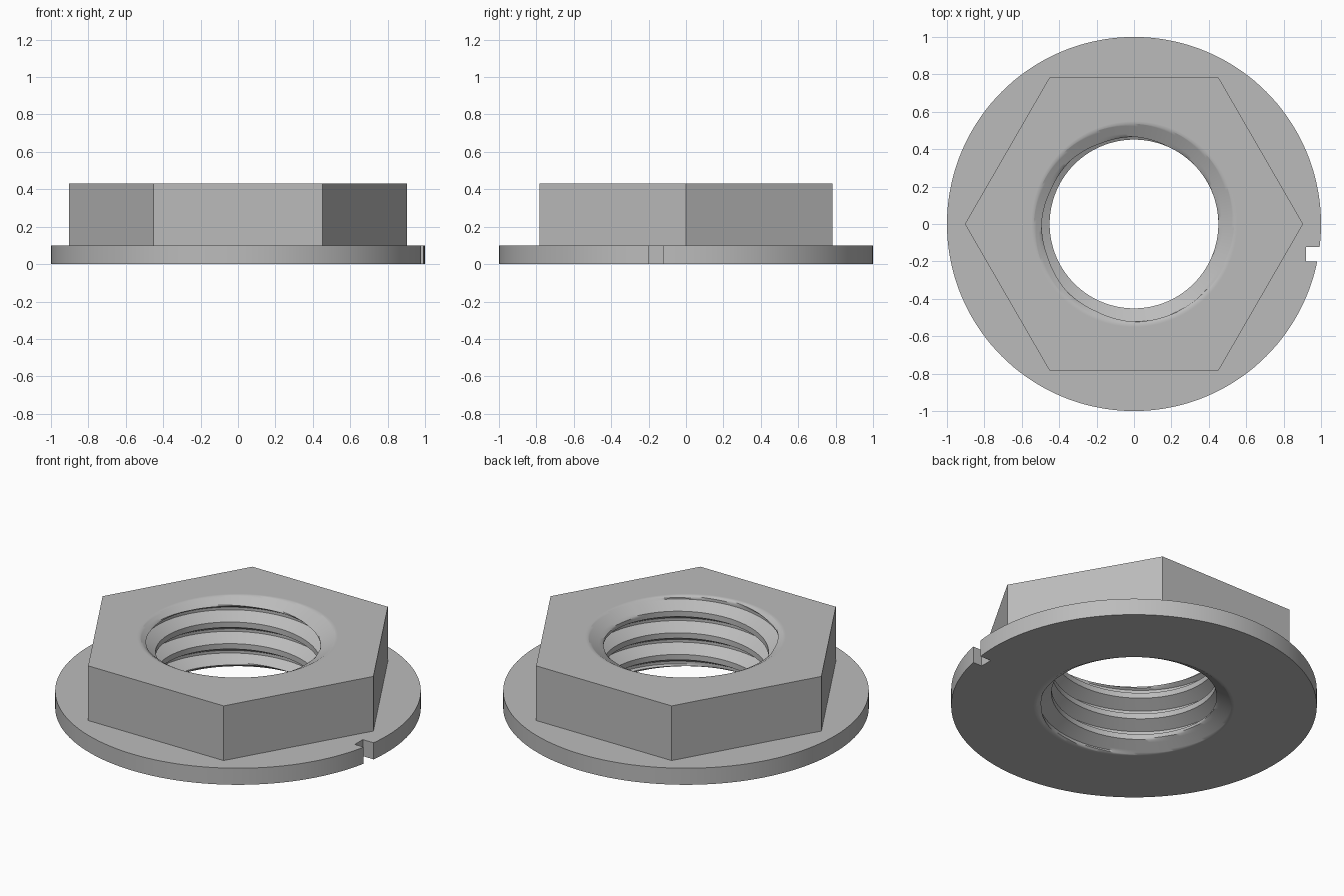
import bpy, bmesh, math

if "Cube" in bpy.data.objects:
    bpy.data.objects.remove(bpy.data.objects["Cube"], do_unlink=True)

SEG = 144                        # columns around the axis
HEIGHT, FLANGE = 0.43, 0.10      # total and flange heights
APOTHEM = 0.783                  # half the distance across flats
MINOR, MAJOR, PITCH = 0.451, 0.522, 0.1304
SINK, SLOPE = 0.535, 0.577       # countersink mouth radius and slope
START = 0.3575                   # height where the thread begins at angle 0
STEPS = 16                       # rows per thread turn

steel = bpy.data.materials.new("plain_grey")
steel.diffuse_color = (0.5, 0.5, 0.5, 1)
steel.use_nodes = True
steel.node_tree.nodes["Principled BSDF"].inputs["Base Color"].default_value = (0.5, 0.5, 0.5, 1)


def hex_radius(a):
    sector = math.pi / 3
    return APOTHEM / math.cos(a % sector - sector / 2)


def thread_radius(row):
    """Trapezoid thread: crest, lower flank, root, upper flank."""
    u = row % STEPS
    if u <= 4:
        depth = 0
    elif u < 9:
        depth = (u - 4) / 5
    elif u <= 11:
        depth = 1
    else:
        depth = (STEPS - u) / 5
    return MINOR + depth * (MAJOR - MINOR)


def bore_point(row, a):
    z = START + PITCH * (a / math.tau + row / STEPS)
    z = min(max(z, 0), HEIGHT)
    cone = SINK - min(z, HEIGHT - z) / SLOPE
    return max(thread_radius(row), cone), z


def column(a):
    """Closed section (radius, height) at one angle."""
    hexa = hex_radius(a % math.tau)
    bore = [bore_point(row, a) for row in range(-62, 11)]
    outside = [(SINK + 0.015, HEIGHT), (hexa, HEIGHT), (hexa, FLANGE),
               (1, FLANGE), (1, 0), (SINK + 0.015, 0)]
    return bore + outside


# Nut body: section swept around the axis, with a helical bore
bm = bmesh.new()
columns = []
for i in range(SEG + 1):
    # a tiny offset keeps the corner angles inside their sector
    a = math.tau * i / SEG
    columns.append([bm.verts.new((r * math.cos(a), r * math.sin(a), z)) for r, z in column(a)])
for left, right in zip(columns, columns[1:]):
    for k in range(len(left)):
        n = (k + 1) % len(left)
        bm.faces.new((left[k], left[n], right[n], right[k]))
bmesh.ops.remove_doubles(bm, verts=bm.verts, dist=1e-5)
bmesh.ops.recalc_face_normals(bm, faces=bm.faces)
mesh = bpy.data.meshes.new("flanged_nut")
bm.to_mesh(mesh)
bm.free()
mesh.materials.append(steel)
nut = bpy.data.objects.new("flanged_nut", mesh)
bpy.context.collection.objects.link(nut)

# Locating notch cut through the flange rim
bpy.ops.mesh.primitive_cube_add(size=1, location=(1.02, -0.162, 0.05))
cutter = bpy.context.object
cutter.name = "notch_cutter"
cutter.scale = (0.2, 0.076, 0.2)
cutter.hide_render = True
cutter.data.materials.append(steel)
cut = nut.modifiers.new("notch", "BOOLEAN")
cut.operation = "DIFFERENCE"
cut.solver = "EXACT"
cut.object = cutter

bpy.ops.object.select_all(action="DESELECT")
nut.select_set(True)
bpy.context.view_layer.objects.active = nut
bpy.ops.object.modifier_apply(modifier=cut.name)
bpy.data.objects.remove(cutter, do_unlink=True)
bpy.ops.object.shade_smooth_by_angle(angle=math.radians(35))
